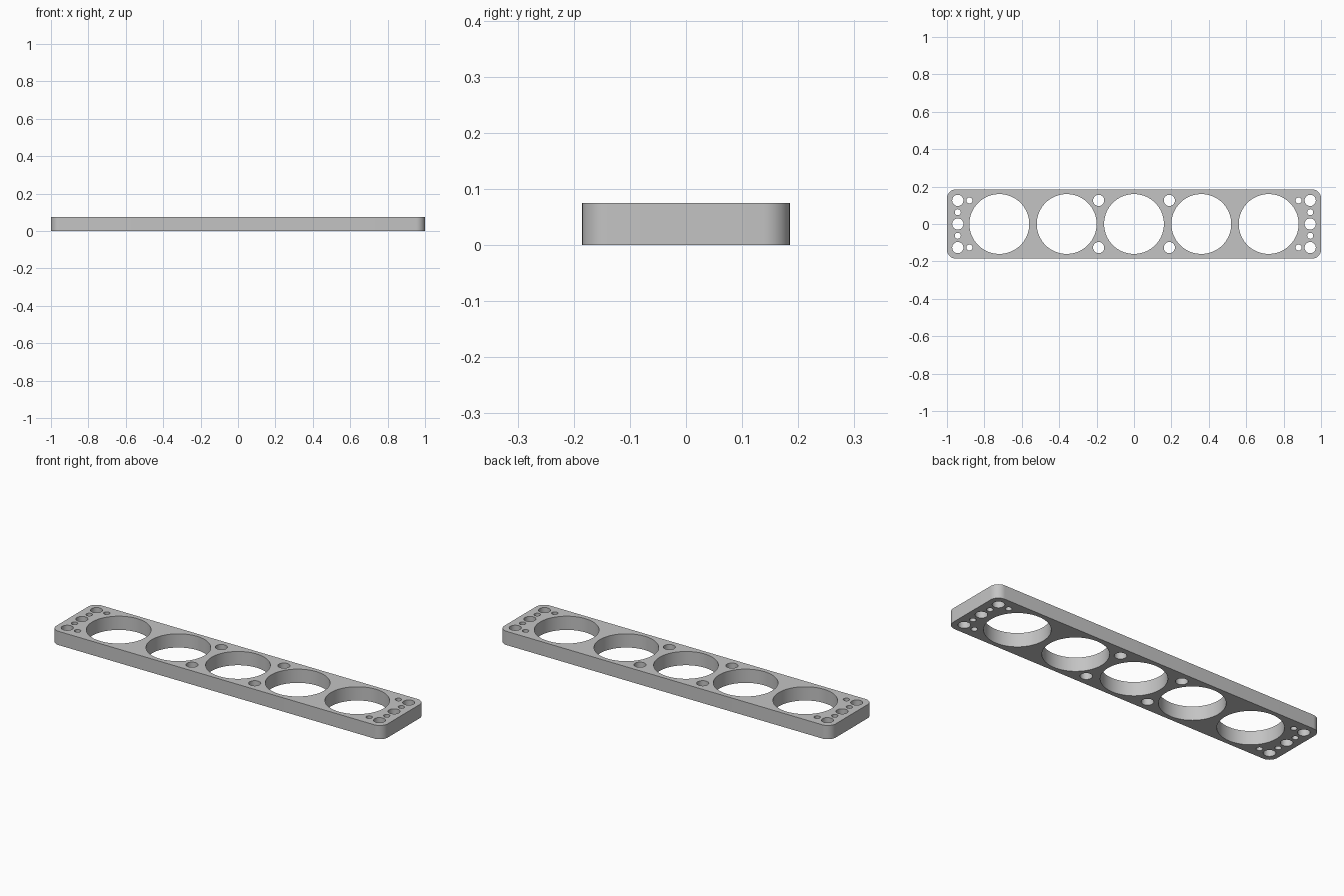
import bpy
import bmesh
from math import sin, cos, pi

if "Cube" in bpy.data.objects:
    bpy.data.objects.remove(bpy.data.objects["Cube"], do_unlink=True)

HALF_X, HALF_Y, HEIGHT, CORNER = 1.0, 0.185, 0.075, 0.048


def arc(cx, cy, r, start, sweep, steps):
    return [(cx + r * cos(start + sweep * i / steps),
             cy + r * sin(start + sweep * i / steps)) for i in range(steps + 1)]


def circle(cx, cy, r, steps):
    return arc(cx, cy, r, 0, 2 * pi, steps)[:-1]


# Rounded outline
outline = []
for i, (sx, sy) in enumerate([(1, 1), (-1, 1), (-1, -1), (1, -1)]):
    outline += arc(sx * (HALF_X - CORNER), sy * (HALF_Y - CORNER),
                   CORNER, i * pi / 2, pi / 2, 12)
loops = [outline]

# Row of large bores
loops += [circle(0.36 * i, 0, 0.16, 72) for i in range(-2, 3)]

# Bolt holes and pin holes, mirrored end to end
for side in (-1, 1):
    for y in (-0.126, 0.126):
        loops.append(circle(side * 0.189, y, 0.03, 32))
        loops.append(circle(side * 0.88, y, 0.016, 24))
    for y in (-0.126, 0, 0.126):
        loops.append(circle(side * 0.942, y, 0.03, 32))
    for y in (-0.063, 0.063):
        loops.append(circle(side * 0.942, y, 0.016, 24))

# Fill the profile and extrude it to a plate
bm = bmesh.new()
edges = []
for pts in loops:
    verts = [bm.verts.new((x, y, 0)) for x, y in pts]
    edges += [bm.edges.new((v, verts[i - 1])) for i, v in enumerate(verts)]
bmesh.ops.triangle_fill(bm, edges=edges, use_beauty=True, normal=(0, 0, 1))
top = bmesh.ops.extrude_face_region(bm, geom=bm.faces[:], use_keep_orig=True)
bmesh.ops.translate(bm, vec=(0, 0, HEIGHT),
                    verts=[g for g in top["geom"] if isinstance(g, bmesh.types.BMVert)])
bmesh.ops.recalc_face_normals(bm, faces=bm.faces[:])
mesh = bpy.data.meshes.new("spacer_plate")
bm.to_mesh(mesh)
bm.free()

# Grey metal
grey = bpy.data.materials.new("grey_metal")
grey.use_nodes = True
colour = (0.55, 0.55, 0.55, 1)
grey.diffuse_color = colour
grey.node_tree.nodes["Principled BSDF"].inputs["Base Color"].default_value = colour
mesh.materials.append(grey)

plate = bpy.data.objects.new("spacer_plate", mesh)
bpy.context.collection.objects.link(plate)
bpy.ops.object.select_all(action="DESELECT")
plate.select_set(True)
bpy.context.view_layer.objects.active = plate
bpy.ops.object.shade_smooth_by_angle()
